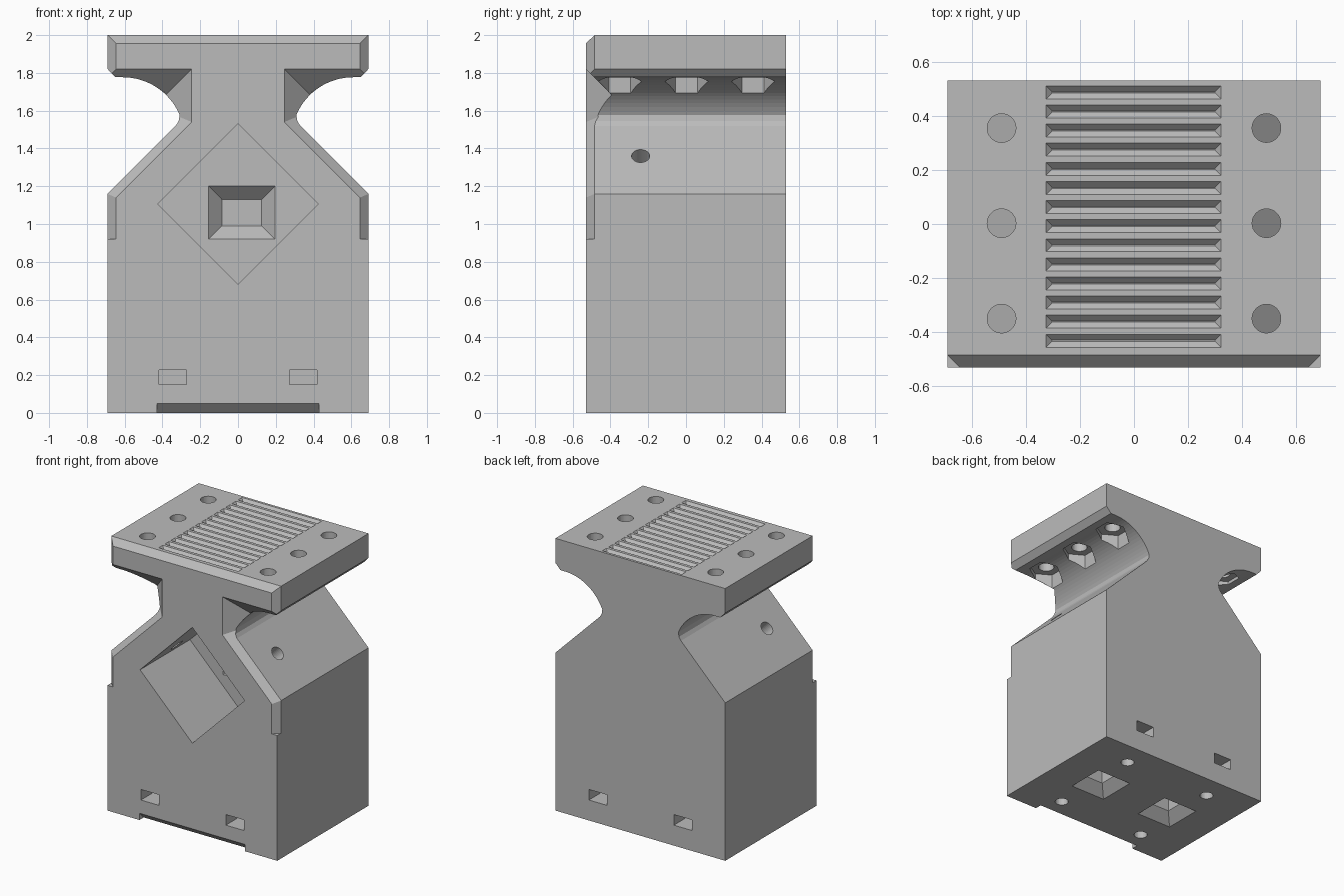
import bpy, bmesh, math
from mathutils import Vector

if "Cube" in bpy.data.objects:
    bpy.data.objects.remove(bpy.data.objects["Cube"])

grey = bpy.data.materials.new("mid grey")
grey.diffuse_color = (0.5, 0.5, 0.5, 1)
grey.use_nodes = True
grey.node_tree.nodes["Principled BSDF"].inputs["Base Color"].default_value = grey.diffuse_color
FRONT = -0.53


def make(name, lofts):
    """Object made of closed solids, each skinned between two equal point loops."""
    bm = bmesh.new()
    for a, b in lofts:
        va = [bm.verts.new(p) for p in a]
        vb = [bm.verts.new(p) for p in b]
        n = len(va)
        bm.faces.new(va[::-1])
        bm.faces.new(vb)
        for i in range(n):
            j = (i + 1) % n
            bm.faces.new((va[i], va[j], vb[j], vb[i]))
    bmesh.ops.recalc_face_normals(bm, faces=bm.faces[:])
    me = bpy.data.meshes.new(name)
    bm.to_mesh(me)
    bm.free()
    me.materials.append(grey)
    ob = bpy.data.objects.new(name, me)
    bpy.context.collection.objects.link(ob)
    return ob


def cut(name, lofts):
    """Subtract solids from the body, then drop the cutter."""
    cutter = make(name, lofts)
    cutter.hide_render = True
    m = body.modifiers.new(name, 'BOOLEAN')
    m.operation, m.solver, m.object = 'DIFFERENCE', 'EXACT', cutter
    deps = bpy.context.evaluated_depsgraph_get()
    deps.update()
    me = bpy.data.meshes.new_from_object(body.evaluated_get(deps))
    body.modifiers.clear()
    body.data = me
    bpy.data.objects.remove(cutter)


def prism_y(pts, y0, y1):
    return ([(x, y0, z) for x, z in pts], [(x, y1, z) for x, z in pts])


def prism_x(pts, x0, x1):
    return ([(x0, y, z) for y, z in pts], [(x1, y, z) for y, z in pts])


def prism_z(pts, z0, z1):
    return ([(x, y, z0) for x, y in pts], [(x, y, z1) for x, y in pts])


def rect(x0, x1, y0, y1):
    return [(x0, y0), (x1, y0), (x1, y1), (x0, y1)]


def ring(cx, cy, r, n, phase=0.0):
    return [(cx + r * math.cos(phase + math.tau * i / n),
             cy + r * math.sin(phase + math.tau * i / n)) for i in range(n)]


# Main body: waisted profile run front to back
half = [(0.69, 0), (0.69, 1.16), (0.33, 1.52), (0.314, 1.545)]
for i in range(17):
    a = math.radians(157 - 67 * i / 16)
    half.append((0.61 + 0.327 * math.cos(a), 1.45 + 0.327 * math.sin(a)))
half += [(0.65, 1.777), (0.69, 1.82), (0.69, 2.0)]
body = make("clamp_body", [prism_y(half + [(-x, z) for x, z in reversed(half)], FRONT, 0.53)])


# Front bevels: undercut around the waist and shoulders
def undercut(s, d):
    k = 0.414 * d
    pts = [(0.245 + d, 1.82 - d), (0.245 + d, 1.54 + k), (0.645 + d, 1.14 + k),
           (0.645 + d, 0.92), (1.0, 0.92), (1.0, 1.82 - d)]
    return [(s * x, FRONT + d, z) for x, z in pts]


for s in (1, -1):
    cut("waist_bevel", [(undercut(s, -0.02), undercut(s, 0.145))])
cut("plate_side_bevel", [prism_z([(s * 0.575, -0.6), (s * 0.775, -0.4), (s * 0.775, -0.6)], 1.75, 2.1)
                         for s in (1, -1)])
cut("plate_top_bevel", [prism_x([(-0.6, 1.885), (-0.435, 2.05), (-0.6, 2.05)], -0.8, 0.8)])
cut("base_front_notch", [prism_x([(-0.6, 0.12), (-0.43, -0.05), (-0.6, -0.05)], -0.43, 0.43)])

# Deep diamond recess with a tapered pit in its floor
FLOOR = 0.05
cut("diamond_recess", [prism_y(ring(0, 1.105, 0.425, 4), -0.7, FLOOR)])


def pit(y, g):
    return [(x, y, z) for x, z in rect(-0.155 + g, 0.195 - g, 0.92 + g, 1.2 - g)]


cut("recess_pit", [(pit(FLOOR - 0.02, -0.02), pit(FLOOR + 0.07, 0.07))])

# V grooves across the top plate
grooves = []
for i in range(14):
    y = 0.487 - 0.0707 * i
    w = 0.024
    e = 0.01   # overshoot above the surface
    grooves.append((
        [(x, yy, 2 + e) for x, yy in rect(-0.325 - e, 0.322 + e, y - w - e, y + w + e)],
        [(x, yy, 1.978) for x, yy in rect(-0.303, 0.30, y - 0.002, y + 0.002)]))
cut("grip_grooves", grooves)

# Bolt holes through the plate with hexagonal nut pockets below
spots = [(s * 0.49, y) for s in (1, -1) for y in (-0.35, 0.003, 0.355)]
cut("nut_pockets", [prism_z(ring(x, y, 0.115, 6, math.pi / 6), 1.6, 1.8) for x, y in spots])
cut("plate_bolt_holes", [prism_z(ring(x, y, 0.053, 32), 1.65, 2.1) for x, y in spots])

# Round holes square to the sloped shoulders, reaching the recess
shoulder = []
for s in (1, -1):
    n = Vector((s, 0, 1)).normalized()
    u = Vector((0, 1, 0))
    v = n.cross(u)
    c = Vector((s * 0.49, -0.24, 1.36))
    loop = [c + u * p + v * q for p, q in ring(0, 0, 0.048, 32)]
    shoulder.append(([p + n * 0.1 for p in loop], [p - n * 0.3 for p in loop]))
cut("shoulder_holes", shoulder)

# Nut slots front and back near the base, with screw holes from below
slots, screws, pits, shafts = [], [], [], []
for s in (1, -1):
    for t in (1, -1):
        slots.append(prism_y(rect(s * 0.345 - 0.073, s * 0.345 + 0.073, 0.15, 0.228), t * 0.6, t * 0.28))
        screws.append(prism_z(ring(s * 0.352, t * 0.35, 0.045, 24), -0.1, 0.36))
    # Tapered pits in the underside
    x0, x1 = sorted((s * 0.155, s * 0.435))
    e, g = 0.02, 0.07
    pits.append(([(x, y, -e) for x, y in rect(x0 - e, x1 + e, -0.14 - e, 0.14 + e)],
                 [(x, y, g) for x, y in rect(x0 + g, x1 - g, -0.14 + g, 0.14 - g)]))
    shafts.append(prism_z(rect(x0 + g, x1 - g, -0.14 + g, 0.14 - g), 0.05, 0.2))
cut("nut_slots", slots)
cut("base_screw_holes", screws)
cut("base_pits", pits)
cut("base_pit_shafts", shafts)
